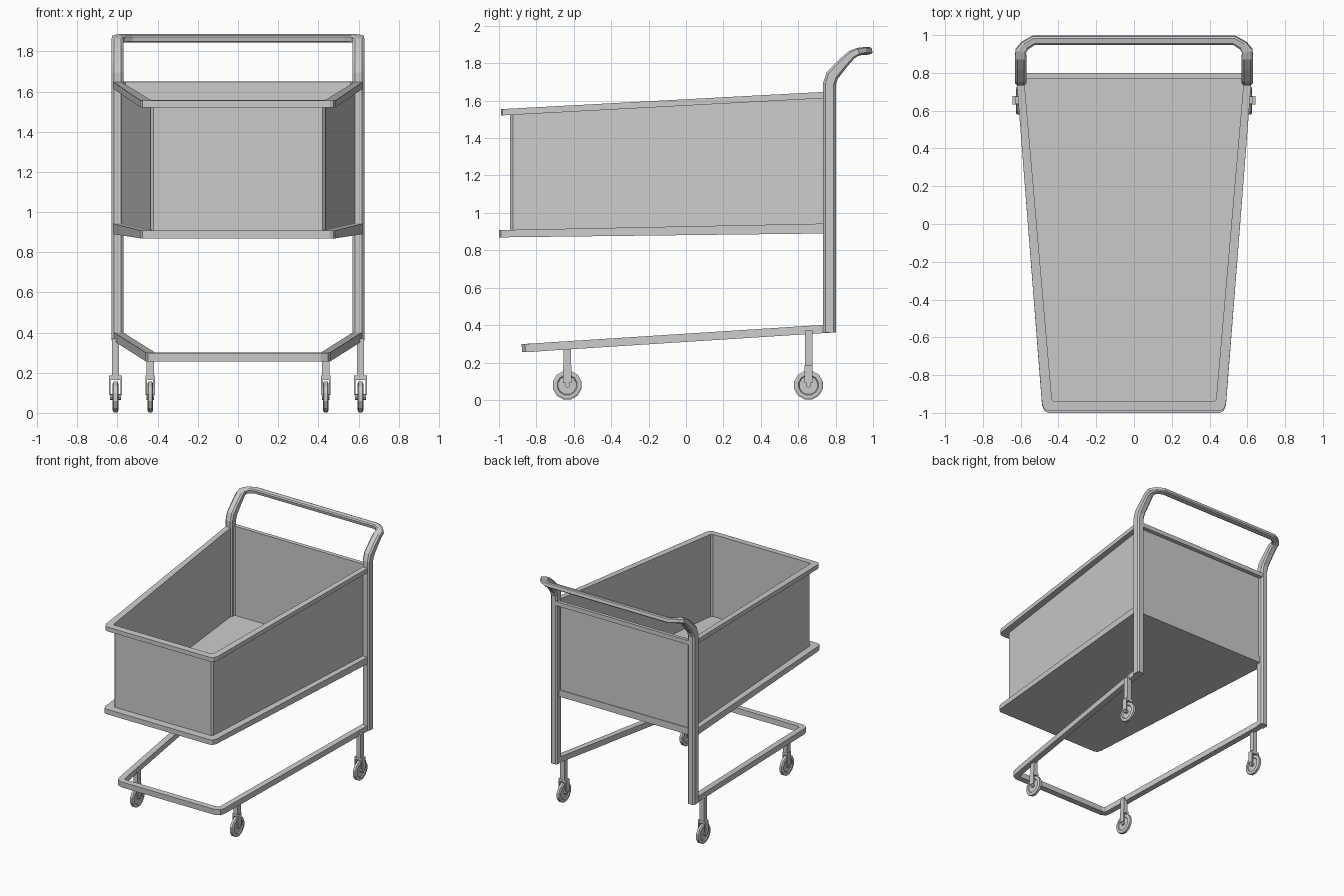
import bpy, bmesh, math
from mathutils import Vector

if "Cube" in bpy.data.objects:
    bpy.data.objects.remove(bpy.data.objects["Cube"])


def make(name, verts, faces):
    me = bpy.data.meshes.new(name)
    bm = bmesh.new()
    vs = [bm.verts.new(v) for v in verts]
    for f in faces:
        bm.faces.new([vs[i] for i in f])
    bmesh.ops.recalc_face_normals(bm, faces=bm.faces)
    bm.to_mesh(me)
    bm.free()
    ob = bpy.data.objects.new(name, me)
    bpy.context.collection.objects.link(ob)
    return ob


def mirrored(half):
    """Complete a right-hand point list with its mirror image in x."""
    return list(half) + [(-p[0], *p[1:]) for p in reversed(half)]


def strips(loops, closed):
    """Quads joining consecutive loops of n points."""
    n, m = len(loops[0]), len(loops)
    return [(i * n + j, i * n + (j + 1) % n, (i + 1) % m * n + (j + 1) % n, (i + 1) % m * n + j)
            for i in range(m if closed else m - 1) for j in range(n)]


def skin(name, loops, closed=False, caps=True):
    n, m = len(loops[0]), len(loops)
    faces = strips(loops, closed)
    if caps and not closed:
        faces += [tuple(range(n)), tuple(range((m - 1) * n, m * n))]
    return make(name, [p for l in loops for p in l], faces)


def tube(name, path, profile, u, scales=None):
    """Sweep a profile along a path with mitred joints."""
    pts = [Vector(p) for p in path]
    dirs = [(b - a).normalized() for a, b in zip(pts, pts[1:])]
    u, loops = Vector(u), []
    for i, p in enumerate(pts):
        d = dirs[max(i - 1, 0)]
        e = dirs[min(i, len(dirs) - 1)]
        u = (u - d * u.dot(d)).normalized()
        v = d.cross(u)
        n = (d + e).normalized()
        su, sv = scales[i] if scales else (1, 1)
        loop = []
        for a, b in profile:
            o = u * a * su + v * b * sv
            loop.append(p + o - d * (o.dot(n) / d.dot(n)))
        loops.append(loop)
        u = d.rotation_difference(e) @ u
    return skin(name, loops)


def rect(a, b):
    return [(-a, -b), (a, -b), (a, b), (-a, b)]


def octagon(a, b, c):
    return [(-a + c, -b), (a - c, -b), (a, -b + c), (a, b - c),
            (a - c, b), (-a + c, b), (-a, b - c), (-a, -b + c)]


def lift(outline, z0, slope):
    return [(x, y, z0 + slope * (y + 1)) for x, y in outline]


# basket outlines: outer rim edge and wall line
outer = mirrored([(0.455, -0.99), (0.475, -0.98), (0.487, -0.95), (0.62, 0.74), (0.61, 0.785), (0.58, 0.80)])
inner = mirrored([(0.42, -0.94), (0.435, -0.925), (0.58, 0.745), (0.56, 0.77)])
rim_in = mirrored([(0.42, -0.94), (0.43, -0.935), (0.435, -0.925), (0.58, 0.745), (0.575, 0.76), (0.56, 0.77)])
tray = mirrored([(0.455, -1.0), (0.475, -0.99), (0.487, -0.96), (0.62, 0.74), (0.61, 0.77), (0.56, 0.775)])

# basket walls, rim and floor tray
skin("basket_walls", [lift(inner, 0.90, 0.02), lift(inner, 1.55, 0.0534)], caps=False)
skin("basket_rim", [lift(outer, 1.52, 0.0534), lift(outer, 1.554, 0.0534),
                    lift(rim_in, 1.554, 0.0534), lift(rim_in, 1.52, 0.0534)], closed=True)
skin("basket_floor", [lift(tray, 0.869, 0.012), lift(tray, 0.908, 0.02)])

# rear posts and push handle in one bent tube
post = [(0.60, 0.767, 0.36), (0.60, 0.767, 1.69), (0.60, 0.782, 1.735), (0.60, 0.84, 1.80),
        (0.60, 0.885, 1.845), (0.60, 0.915, 1.86), (0.578, 0.945, 1.865), (0.53, 0.973, 1.865)]
sc = [(1, 1), (1, 1), (1, 1), (1, .85), (1, .7), (.9, .6), (.8, .55), (.75, .55)]
tube("posts_and_handle", mirrored(post) , octagon(0.03, 0.034, 0.012), (1, 0, 0), sc + sc[::-1])

# lower U-shaped frame
base = [(0.60, 0.78, 0.382), (0.446, -0.74, 0.285), (0.437, -0.82, 0.279),
        (0.43, -0.843, 0.278), (0.405, -0.855, 0.278)]
tube("lower_frame", mirrored(base), rect(0.023, 0.022), (1, 0, 0))


def box(name, x, y, z0, z1, hx, hy):
    return skin(name, [[(x + a, y + b, z) for a, b in rect(hx, hy)] for z in (z0, z1)])


def wheel(name, x, y, n=12):
    prof = [(-.007, .02), (-.007, .05), (-.014, .055), (-.014, .07), (-.009, .079)]
    prof += [(-a, r) for a, r in reversed(prof)]
    ring = [[(x + a, y + r * math.cos(t), 0.079 + r * math.sin(t))
             for t in (2 * math.pi * (k + .5) / n for k in range(n))] for a, r in prof]
    return skin(name, ring)


# casters: wheel, axle, fork and stem
for end, x, y, hx, top in (("front", 0.437, -0.635, 0.019, 0.29), ("rear", 0.61, 0.655, 0.028, 0.37)):
    for side, s in (("right", 1), ("left", -1)):
        tag = f"{end}_{side}"
        cx = s * x
        wheel(f"{tag}_wheel", cx, y)
        axle = [[(cx + a, y + .014 * math.cos(k * math.pi / 4), 0.079 + .014 * math.sin(k * math.pi / 4))
                 for k in range(8)] for a in (-hx, hx)]
        skin(f"{tag}_axle", axle)
        for f in (-1, 1):
            box(f"{tag}_fork_{'inner' if f * s < 0 else 'outer'}", cx + f * hx, y, 0.09, 0.175, 0.004, 0.022)
        box(f"{tag}_fork_top", cx, y, 0.165, 0.185, hx + 0.004, 0.022)
        box(f"{tag}_stem", cx, y, 0.18, top, 0.018, 0.02)
